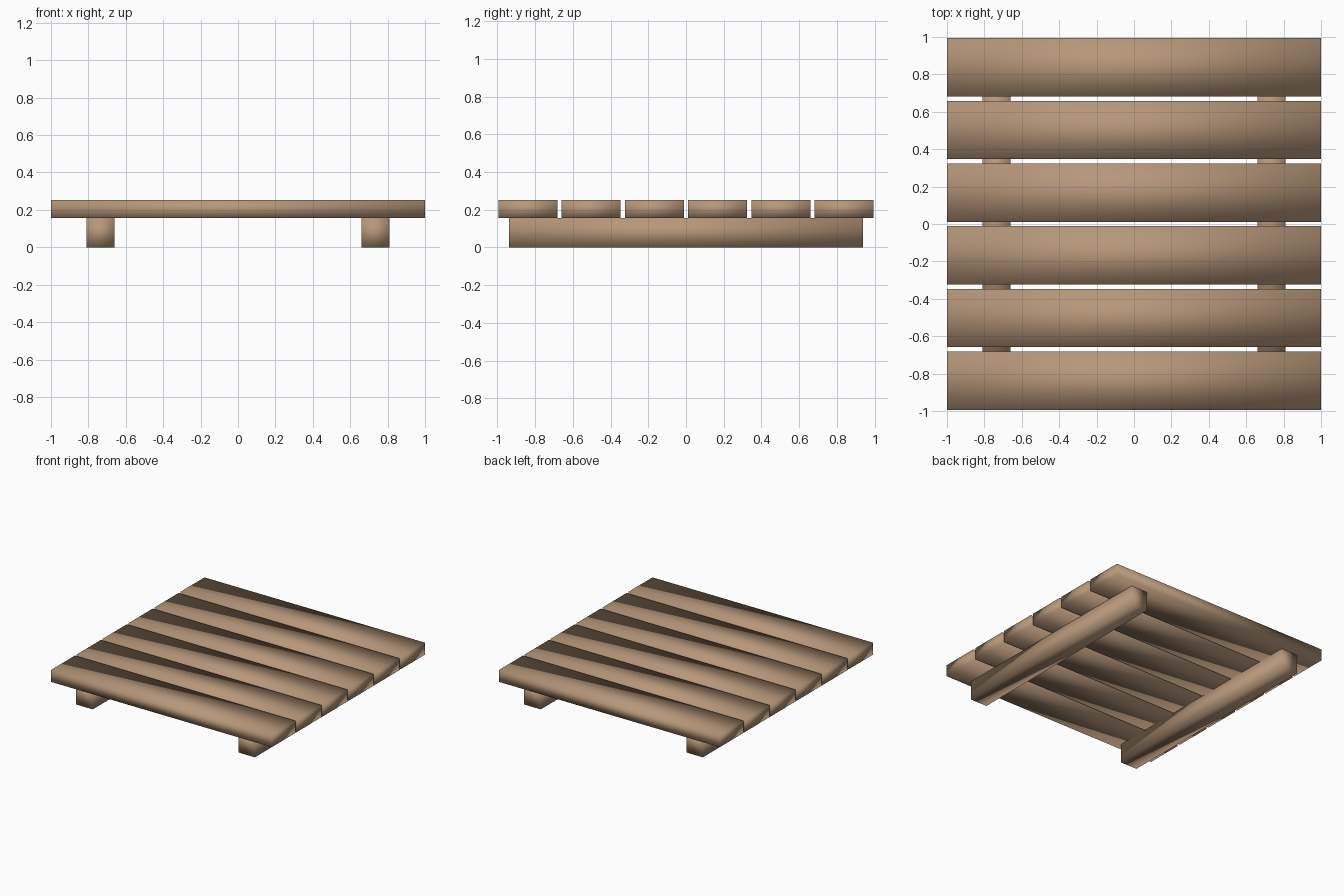
import bpy

if "Cube" in bpy.data.objects:
    bpy.data.objects.remove(bpy.data.objects["Cube"])

wood = bpy.data.materials.new("light_wood")
wood.diffuse_color = (0.47, 0.31, 0.195, 1.0)
wood.use_nodes = True
wood.node_tree.nodes["Principled BSDF"].inputs["Base Color"].default_value = wood.diffuse_color


def board(name, center, size):
    """Box with softly shaded faces."""
    bpy.ops.mesh.primitive_cube_add(size=1, location=center)
    obj = bpy.context.object
    obj.name = name
    obj.scale = size
    bpy.ops.object.transform_apply(location=False, rotation=False, scale=True)
    bpy.ops.object.shade_smooth()
    obj.data.materials.append(wood)
    return obj


BEAM_H = 0.156
PLANK_H = 0.096
PLANK_W = 0.312
PITCH = 0.335
COUNT = 6

# Two support beams running front to back
for side, label in ((-1, "left"), (1, "right")):
    board(f"{label}_beam", (side * 0.734, 0, BEAM_H / 2), (0.15, 1.874, BEAM_H))

# Six planks laid across the beams
for i in range(COUNT):
    y = (i - (COUNT - 1) / 2) * PITCH
    board(f"plank_{i + 1}", (0, y, BEAM_H + PLANK_H / 2), (2.0, PLANK_W, PLANK_H))
